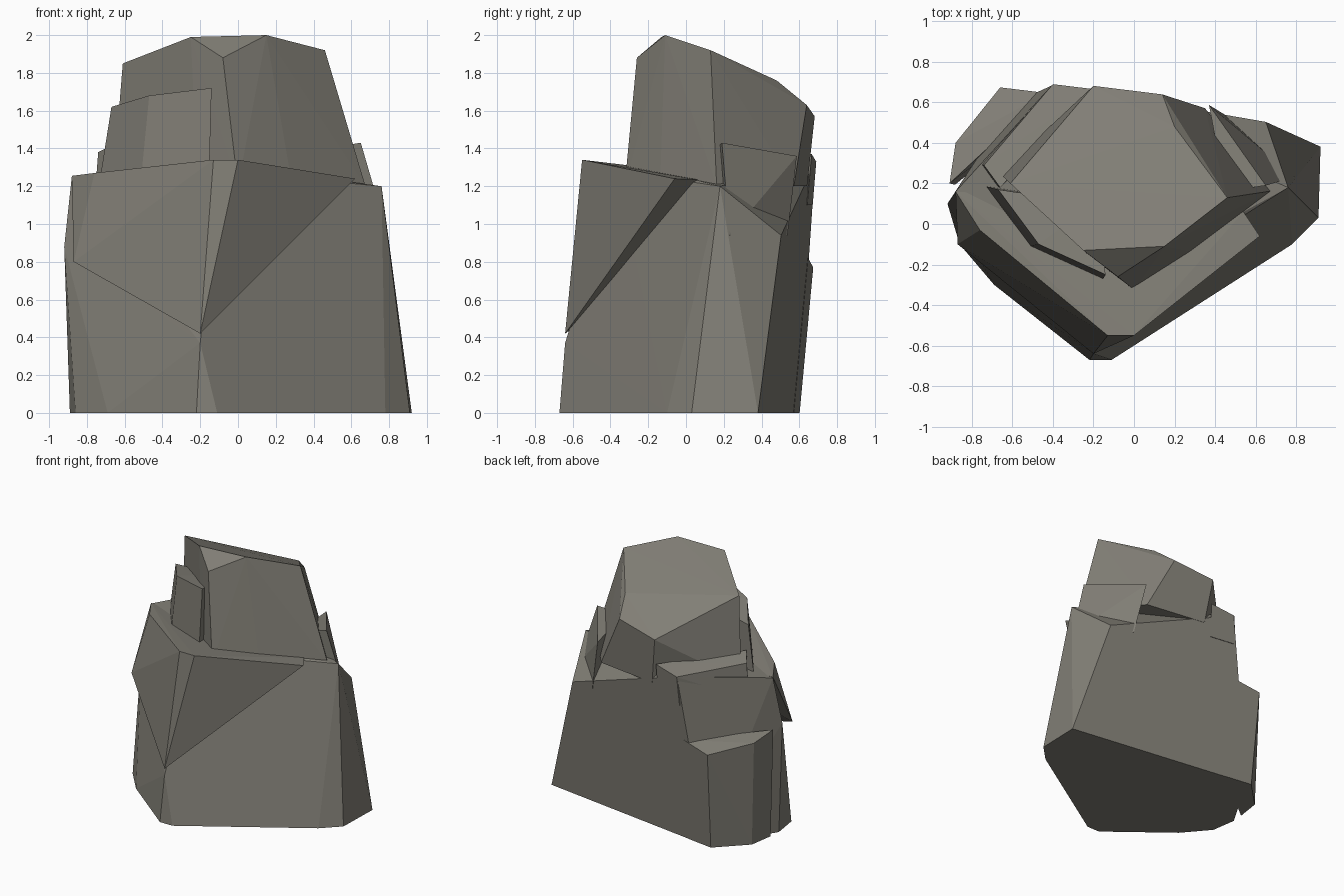
import bpy, bmesh

if "Cube" in bpy.data.objects:
    bpy.data.objects.remove(bpy.data.objects["Cube"])

stone = bpy.data.materials.new("stone")
stone.diffuse_color = (0.22, 0.21, 0.18, 1)
stone.use_nodes = True
stone.node_tree.nodes["Principled BSDF"].inputs["Base Color"].default_value = stone.diffuse_color


def chunk(name, points, floor=None, spread=1.0, shift=0.0, nudge=0.0):
    """Convex block of stone; (x, z) points lie on the overhanging back face.
    With a floor, the outline is also dropped to it, scaled by spread.
    The nudge keeps the back faces of neighbouring blocks from coinciding."""
    def back_y(x, z):
        return 0.51 - 0.14 * x + 0.09 * z + nudge

    full = [p if len(p) == 3 else (p[0], back_y(*p), p[1]) for p in points]
    if floor is not None:
        for p, (x, y, z) in zip(points, full[:]):
            x = x * spread + shift
            limit = back_y(x, floor)
            y = limit if len(p) == 2 else min(y * spread, limit)
            full.append((x, y, floor))
    bm = bmesh.new()
    for p in full:
        bm.verts.new(p)
    bmesh.ops.convex_hull(bm, input=bm.verts)
    loose = [v for v in bm.verts if not v.link_faces]
    bmesh.ops.delete(bm, geom=loose, context='VERTS')
    bmesh.ops.recalc_face_normals(bm, faces=bm.faces)
    me = bpy.data.meshes.new(name)
    bm.to_mesh(me)
    bm.free()
    me.materials.append(stone)
    ob = bpy.data.objects.new(name, me)
    bpy.context.collection.objects.link(ob)


# main lower body, with leaning walls
chunk("rock_body", [
    (-0.22, -0.67, 0), (-0.11, -0.67, 0), (0.78, -0.1, 0), (0.91, 0.03, 0),
    (0.92, 0), (-0.6, 0), (-0.89, 0.1, 0), (-0.86, -0.1, 0), (-0.69, -0.3, 0),
    (-0.2, -0.64, 0.37), (-0.92, 0.1, 0.88), (-0.43, 0.82), (-0.4, 1.33),
    (-0.88, 0.16, 1.25), (-0.1, -0.36, 1.28), (0.54, 0.06, 1.23),
    (0.76, 0.18, 1.2), (0.65, 0.94)])

# raised slab on the front, ending in a diagonal break
chunk("front_slab", [
    (-0.13, -0.55, 1.34), (0, -0.55, 1.34), (0.62, -0.06, 1.24),
    (0.54, 0.06, 1.235), (-0.2, -0.64, 0.42), (-0.88, 0.16, 1.255),
    (-0.76, -0.03, 1.27), (-0.87, -0.1, 0.8)])

# steps at the back left
chunk("low_step", [(-0.66, 0.77), (-0.88, 0.4, 0.82), (-0.91, 0.2, 0.86),
                   (-0.43, 0.82)], floor=0, spread=0.97, nudge=0.002)
chunk("middle_step", [(-0.4, 1.33), (-0.74, 0.29, 1.38), (-0.66, 0.18, 1.42),
                      (-0.2, 1.37)], floor=1.1, spread=1.03, nudge=0.004)

# thin shelf round the front left of the summit
chunk("thin_shelf", [(-0.67, 0.17, 1.62), (-0.47, -0.1, 1.68),
                     (-0.14, -0.25, 1.72), (-0.2, 0.1, 1.68)],
      floor=1.2, spread=1.1)

# summit with a sloping top and flared walls
chunk("summit", [
    (-0.25, -0.13, 1.99), (0.15, -0.11, 2.0), (0.46, 0.13, 1.92),
    (0.2, 0.48, 1.76), (0.14, 1.63), (-0.2, 1.57), (-0.61, 0.2, 1.85),
    (-0.08, -0.26, 1.88)], floor=1.2, spread=1.25, shift=0.1, nudge=0.002)

# side block at the back right
chunk("side_block", [(0.37, 1.36), (0.65, 0.19, 1.43), (0.45, 0.16, 1.4)],
      floor=0.94, spread=1.22, nudge=0.006)
